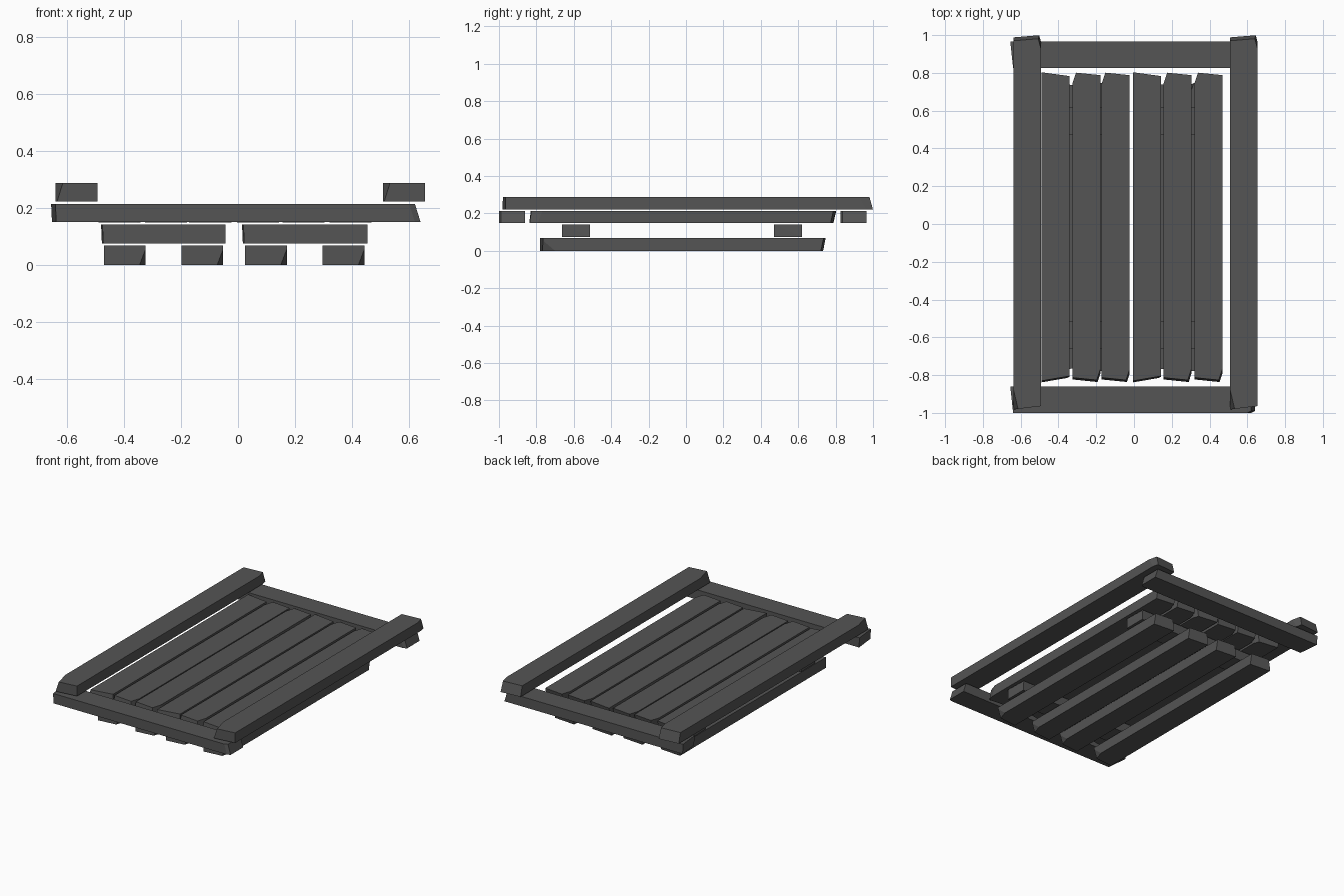
import bpy, bmesh
from math import pi
from mathutils import Vector, Matrix

if "Cube" in bpy.data.objects:
    bpy.data.objects.remove(bpy.data.objects["Cube"])

wood = bpy.data.materials.new("dark_wood")
wood.diffuse_color = (0.09, 0.09, 0.09, 1)
wood.use_nodes = True
wood.node_tree.nodes["Principled BSDF"].inputs["Base Color"].default_value = wood.diffuse_color


def cut(bm, p, q, r):
    """Saw off everything beyond the plane through three points."""
    p, q, r = Vector(p), Vector(q), Vector(r)
    n = (q - p).cross(r - p).normalized()
    if n.dot(p) < 0:
        n = -n
    res = bmesh.ops.bisect_plane(bm, geom=bm.verts[:] + bm.edges[:] + bm.faces[:],
                                 dist=1e-5, plane_co=p, plane_no=n, clear_outer=True)
    edges = [e for e in res['geom_cut']
             if isinstance(e, bmesh.types.BMEdge) and e.is_boundary]
    if edges:
        bmesh.ops.holes_fill(bm, edges=edges, sides=0)


def plank(name, centre, span, z, width, near, far, along_x=False):
    """Rough-sawn plank. Each end is (left, right, low_left setbacks, chip);
    a chip is (side, length, inset, opposite inset, +1 top or -1 bottom)."""
    w, h, half = width / 2, (z[1] - z[0]) / 2, (span[1] - span[0]) / 2
    bm = bmesh.new()
    bmesh.ops.create_cube(bm, size=2, matrix=Matrix.Diagonal((w, half, h, 1)))
    for s, (a, b, c, chip) in ((-1, near), (1, far)):
        if a or b or c:
            cut(bm, (-w, s * (half - a), h), (w, s * (half - b), h), (-w, s * (half - c), -h))
        if chip:
            side, length, inset, other, f = chip
            cut(bm, (side * w, s * (half - length), f * h),
                (side * (w - inset), s * half, f * h),
                (side * (w - other), s * half, -f * h))
    mid = (span[0] + span[1]) / 2
    zc = (z[0] + z[1]) / 2
    if along_x:
        m = Matrix.Translation((mid, centre, zc)) @ Matrix.Rotation(-pi / 2, 4, 'Z')
    else:
        m = Matrix.Translation((centre, mid, zc))
    bm.transform(m)
    bmesh.ops.recalc_face_normals(bm, faces=bm.faces[:])
    mesh = bpy.data.meshes.new(name)
    bm.to_mesh(mesh)
    bm.free()
    mesh.materials.append(wood)
    bpy.context.collection.objects.link(bpy.data.objects.new(name, mesh))


# Bottom runners
for i, x in enumerate((-0.397, -0.125, 0.098, 0.37)):
    plank(f"bottom_runner_{i + 1}", x, (-0.78, 0.748), (0.0, 0.068), 0.146,
          (0.0, 0.015, 0.0, (1, 0.08, 0.025, 0.0, -1)),
          (0.0, 0.012, 0.015, (-1, 0.06, 0.02, 0.0, 1)))

# Short cross pieces between runners and slats
for side, span in (("left", (-0.48, -0.043)), ("right", (0.014, 0.453))):
    for end, y in (("front", -0.588), ("back", 0.545)):
        plank(f"cross_piece_{side}_{end}", y, span, (0.075, 0.142), 0.148,
              (0.0, 0.005, 0.003, None), (0.004, 0.0, 0.0, None), along_x=True)

# Deck slats, two kinds of broken end
plain = ((0.008, 0.033, 0.0, (1, 0.07, 0.02, 0.0, -1)),
         (0.0, 0.02, 0.015, (1, 0.07, 0.025, 0.0, -1)))
chipped = ((0.025, 0.01, 0.015, (1, 0.07, 0.023, 0.015, 1)),
           (0.0, 0.015, 0.015, (-1, 0.06, 0.02, 0.025, 1)))
for i, x in enumerate((-0.415, -0.252, -0.097, 0.07, 0.23, 0.394)):
    near, far = plain if i in (0, 3) else chipped
    plank(f"deck_slat_{i + 1}", x, (-0.838, 0.803), (0.148, 0.214), 0.148, near, far)

# End rails across the front and back
for end, y in (("front", -0.93), ("back", 0.896)):
    plank(f"{end}_end_rail", y, (-0.655, 0.64), (0.15, 0.214), 0.14,
          (0.0, 0.015, 0.003, None),
          (0.02, 0.02, 0.0, (1, 0.04, 0.02, 0.01, 1)), along_x=True)

# Raised side rails on top
for side, x in (("left", -0.5655), ("right", 0.581)):
    plank(f"{side}_side_rail", x, (-0.982, 1.0), (0.222, 0.288), 0.147,
          (0.0, 0.018, 0.0, (-1, 0.11, 0.026, 0.005, 1)),
          (0.03, 0.018, 0.012, (1, 0.075, 0.02, 0.01, 1)))
